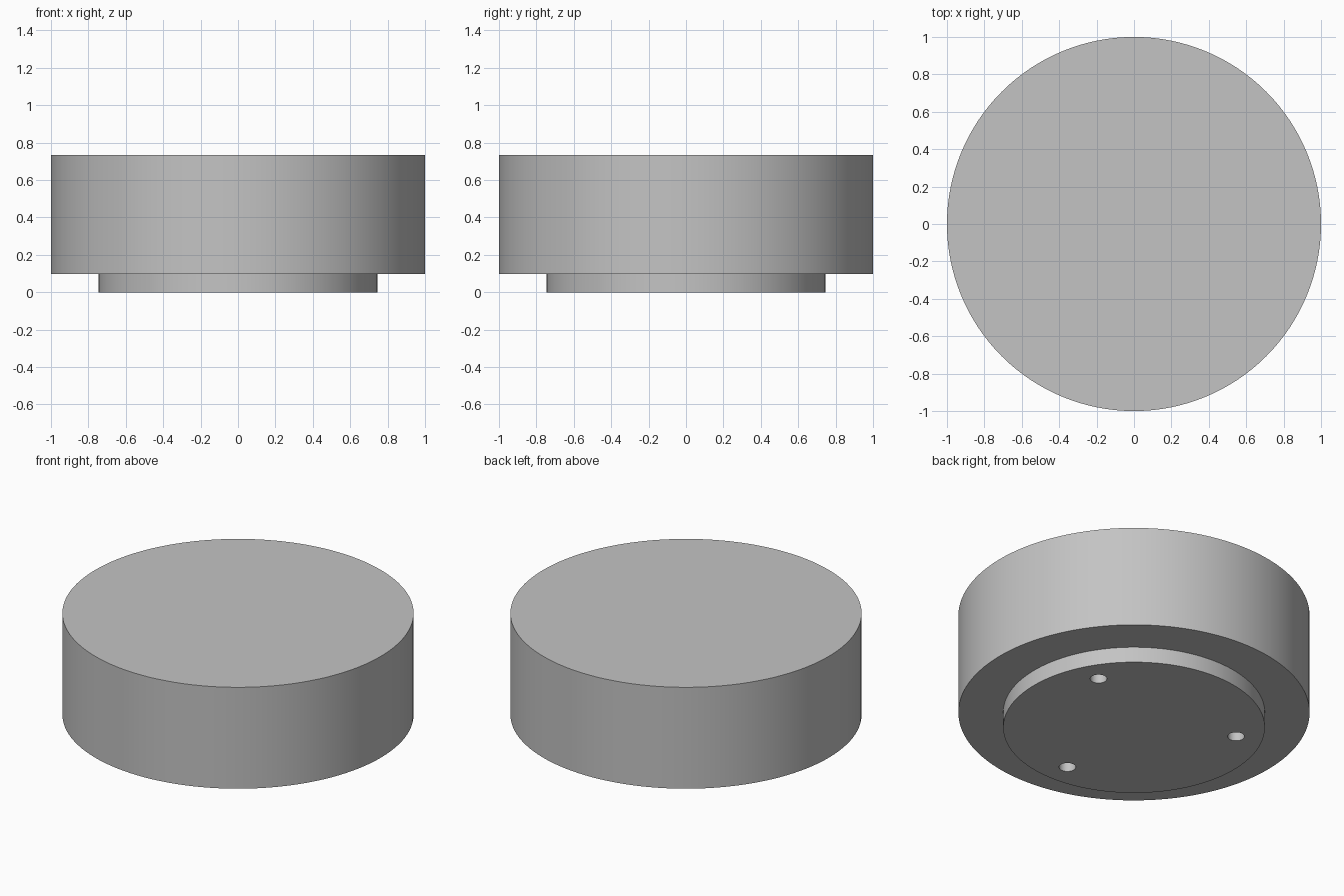
import bpy
import bmesh
from math import cos, sin, pi, radians
from mathutils import Vector

cube = bpy.data.objects.get("Cube")
if cube:
    bpy.data.objects.remove(cube, do_unlink=True)

SEGMENTS = 128
BODY_RADIUS, FOOT_RADIUS = 1.0, 0.745
FOOT_HEIGHT, TOP_HEIGHT = 0.098, 0.735
HOLE_RADIUS, HOLE_RING, HOLE_DEPTH = 0.048, 0.59, 0.3

grey = bpy.data.materials.new("plain grey")
grey.use_nodes = True
colour = (0.55, 0.55, 0.55, 1)
grey.diffuse_color = colour
grey.node_tree.nodes["Principled BSDF"].inputs["Base Color"].default_value = colour


def lathe(name, profile, centre=(0, 0), segments=SEGMENTS):
    """Closed solid of revolution; the profile runs from bottom to top."""
    bm = bmesh.new()
    rings = []
    for radius, z in profile:
        rings.append([bm.verts.new(Vector((centre[0] + radius * cos(2 * pi * i / segments),
                                           centre[1] + radius * sin(2 * pi * i / segments), z)))
                      for i in range(segments)])
    for low, high in zip(rings, rings[1:]):
        for i in range(segments):
            j = (i + 1) % segments
            bm.faces.new((low[i], low[j], high[j], high[i]))
    bm.faces.new(rings[0][::-1])
    bm.faces.new(rings[-1])
    mesh = bpy.data.meshes.new(name)
    bm.to_mesh(mesh)
    bm.free()
    mesh.materials.append(grey)
    obj = bpy.data.objects.new(name, mesh)
    bpy.context.collection.objects.link(obj)
    return obj


# Wide drum stepping in to a shallow round foot
drum = lathe("stepped_drum", [(FOOT_RADIUS, 0), (FOOT_RADIUS, FOOT_HEIGHT),
                              (BODY_RADIUS, FOOT_HEIGHT), (BODY_RADIUS, TOP_HEIGHT)])

# Three blind mounting holes in the underside
cutters = []
for angle in (30, 150, 270):
    a = radians(angle)
    cutter = lathe("hole_cutter", [(HOLE_RADIUS, -0.1), (HOLE_RADIUS, HOLE_DEPTH)],
                   (HOLE_RING * cos(a), HOLE_RING * sin(a)), 32)
    cutter.hide_render = True
    cut = drum.modifiers.new("mounting_hole", 'BOOLEAN')
    cut.operation = 'DIFFERENCE'
    cut.solver = 'EXACT'
    cut.object = cutter
    cutters.append(cutter)

bpy.ops.object.select_all(action='DESELECT')
drum.select_set(True)
bpy.context.view_layer.objects.active = drum
for modifier in list(drum.modifiers):
    bpy.ops.object.modifier_apply(modifier=modifier.name)
for cutter in cutters:
    bpy.data.objects.remove(cutter, do_unlink=True)

# Smooth walls, crisp rims
bpy.ops.object.shade_smooth_by_angle(angle=radians(30))
